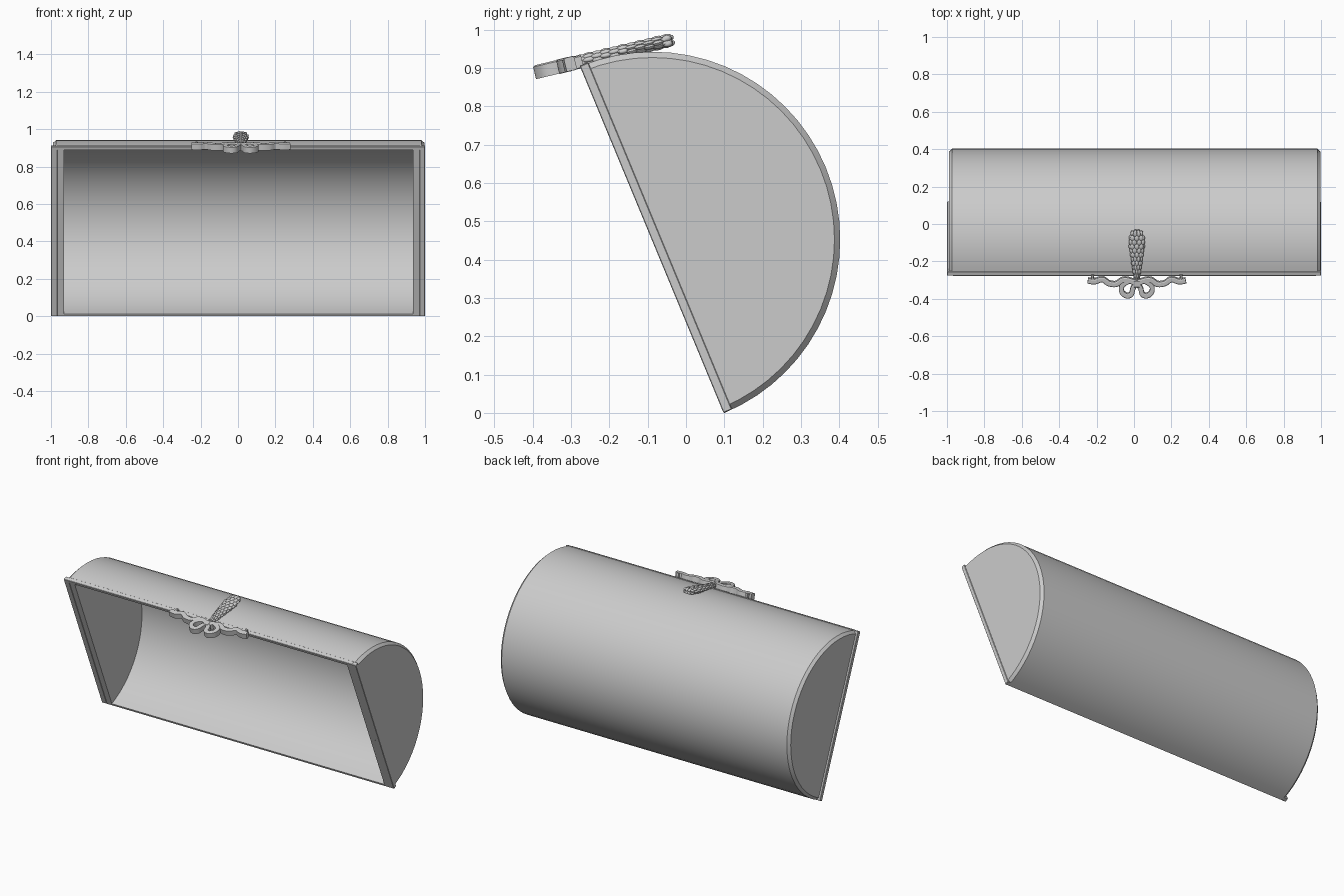
import bpy, bmesh, math
from mathutils import Vector, Matrix

if "Cube" in bpy.data.objects:
    bpy.data.objects.remove(bpy.data.objects["Cube"])

LID = Matrix.Translation((0, -0.0875, 0.4525)) @ Matrix.Rotation(math.radians(22.5), 4, 'X')
BOW = Matrix.Translation((0.015, -0.396, 0.8885)) @ Matrix.Rotation(math.radians(13.4), 4, 'X')


def finish(name, bm, matrix, smooth=True):
    bmesh.ops.recalc_face_normals(bm, faces=bm.faces)
    me = bpy.data.meshes.new(name)
    bm.to_mesh(me)
    bm.free()
    ob = bpy.data.objects.new(name, me)
    bpy.context.collection.objects.link(ob)
    ob.matrix_world = matrix
    if smooth:
        bpy.ops.object.select_all(action='DESELECT')
        ob.select_set(True)
        bpy.context.view_layer.objects.active = ob
        bpy.ops.object.shade_smooth_by_angle(angle=math.radians(30))
    return ob


def box(name, lo, hi, matrix):
    bm = bmesh.new()
    bmesh.ops.create_cube(bm, size=1)
    lo, hi = Vector(lo), Vector(hi)
    for v in bm.verts:
        v.co = (lo + hi) / 2 + v.co * (hi - lo)
    bmesh.ops.bevel(bm, geom=bm.edges[:], offset=0.002, segments=1, affect='EDGES')
    return finish(name, bm, matrix, False)


def spline(pts, closed, steps=6):
    # Smooth path through a few points
    n = len(pts)
    p = [Vector(q) for q in pts]
    get = (lambda i: p[i % n]) if closed else (lambda i: p[max(0, min(n - 1, i))])
    out = []
    for i in range(n if closed else n - 1):
        a, b, c, d = (get(i + k) for k in (-1, 0, 1, 2))
        for s in range(steps):
            t = s / steps
            out.append(0.5 * (2 * b + (c - a) * t + (2 * a - 5 * b + 4 * c - d) * t * t
                              + (3 * b - a - 3 * c + d) * t ** 3))
    return out if closed else out + [p[-1]]


def ribbon(name, pts, width, closed=False, side=1, half=0.018):
    path = spline(pts, closed)
    n = len(path)
    bm = bmesh.new()
    rings = []
    for i, p in enumerate(path):
        a = path[(i - 1) % n] if closed else path[max(0, i - 1)]
        b = path[(i + 1) % n] if closed else path[min(n - 1, i + 1)]
        t = (b - a).normalized()
        nrm = Vector((-t.y, t.x)) * width / 2
        rings.append([bm.verts.new((side * (p.x + s * nrm.x), p.y + s * nrm.y, z))
                      for s, z in ((1, -half), (1, half * .8), (.6, half),
                                   (-.6, half), (-1, half * .8), (-1, -half))])
    for i in range(n if closed else n - 1):
        r, q = rings[i], rings[(i + 1) % n]
        for k in range(6):
            bm.faces.new((r[k], r[(k + 1) % 6], q[(k + 1) % 6], q[k]))
    if not closed:
        bm.faces.new(rings[0])
        bm.faces.new(rings[-1][::-1])
    return finish(name, bm, BOW)


# Half-barrel lid: hollow profile (x, radius) swept through 180 degrees
prof = [(0.996, 0), (0.996, .475), (.98, .49), (-.972, .49), (-.988, .475), (-.988, 0),
        (-.93, 0), (-.93, .477), (.935, .477), (.935, 0)]
SEG = 32
bm = bmesh.new()
rings = []
for i in range(SEG + 1):
    a = math.pi * i / SEG
    rings.append([bm.verts.new((x, r * math.sin(a), -r * math.cos(a))) for x, r in prof])
m = len(prof)
for r, q in zip(rings, rings[1:]):
    for k in range(m):
        if prof[k][1] or prof[(k + 1) % m][1]:
            bm.faces.new((r[k], r[(k + 1) % m], q[(k + 1) % m], q[k]))
bm.faces.new(rings[0])
bm.faces.new(rings[-1][::-1])
bmesh.ops.remove_doubles(bm, verts=bm.verts, dist=1e-5)
bmesh.ops.dissolve_degenerate(bm, edges=bm.edges, dist=1e-6)
finish("barrel_lid", bm, LID)

# Rim strips around the opening
box("rim_left", (-1.0, -.002, -.489), (-.965, .022, .491), LID)
box("rim_right", (.97, -.002, -.489), (1.0, .022, .491), LID)
box("rim_top", (-.97, -.002, .472), (.975, .022, .492), LID)

# Ribbon bow: loops and wavy tails on both sides
for side, label in ((1, "right"), (-1, "left")):
    ribbon("bow_loop_" + label, [(.004, .085), (.04, .094), (.078, .07), (.08, .035),
                                 (.055, .014), (.03, .022), (.02, .055)],
           .026, True, side)
    ribbon("bow_tail_" + label, [(.0, .078), (.04, .098), (.075, .1), (.11, .078), (.15, .082),
                                 (.185, .104), (.225, .092), (.262, .097)], .028, False, side)
    ribbon("tail_tip_" + label, [(.215, .098), (.236, .108), (.236, .128)], .014, False, side, .016)
box("bow_knot", (-.016, .062, -.019), (.016, .098, .019), BOW)


# Scaled handle: tapered core covered in staggered overlapping scales
def half_width(t):
    return .012 + .026 * min(1, t / .75) if t < .85 else .038 - .012 * (t - .85) / .15


LENGTH, START, ROWS = .275, .09, 12
bm = bmesh.new()
core = []
for i in range(13):
    t = i / 12
    w = half_width(t) * (.88 if i < 12 else .55)
    core.append([bm.verts.new((w * math.cos(a), START + LENGTH * t, .014 * math.sin(a)))
                 for a in (math.tau * k / 16 for k in range(16))])
for r, q in zip(core, core[1:]):
    for k in range(16):
        bm.faces.new((r[k], r[(k + 1) % 16], q[(k + 1) % 16], q[k]))
bm.faces.new(core[0])
bm.faces.new(core[-1][::-1])
finish("handle_core", bm, BOW)

bm = bmesh.new()
for i in range(ROWS):
    t = (i + .5) / ROWS
    w = half_width(t)
    for k in range(8):
        a = math.tau * (k + .5 * (i % 2)) / 8
        pos = (w * .85 * math.cos(a), START + LENGTH * t, .012 * math.sin(a))
        scale = Matrix.Diagonal((w * .36, .017, .007, 1))
        bmesh.ops.create_icosphere(bm, subdivisions=2, radius=1,
                                   matrix=Matrix.Translation(pos) @ scale)
# Rounded tip bumps
for x in (-.024, -.008, .008, .024):
    for z in (-.008, .006):
        bmesh.ops.create_icosphere(bm, subdivisions=2, radius=1,
                                   matrix=Matrix.Translation((x, .366 - abs(x) * .4, z))
                                   @ Matrix.Diagonal((.010, .013, .009, 1)))
finish("handle_scales", bm, BOW)
